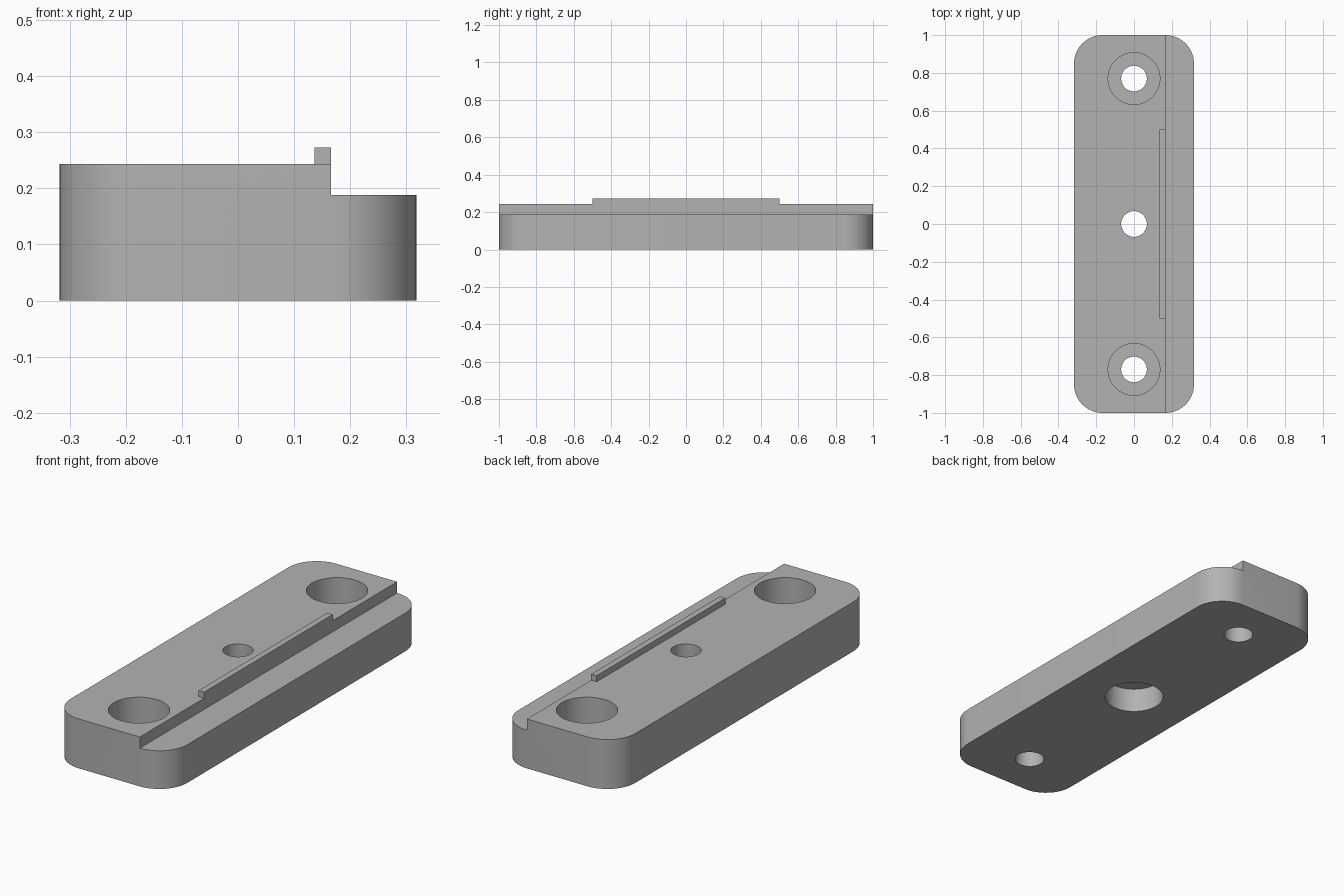
import bpy, bmesh, math

cube = bpy.data.objects.get("Cube")
if cube:
    bpy.data.objects.remove(cube, do_unlink=True)

HALF_W, HALF_L, CORNER = 0.318, 1.0, 0.152
TOP, LEDGE, LIP_TOP = 0.243, 0.188, 0.273
STEP_X, LIP_X = 0.166, 0.136
HOLE_Y, HOLE_R, BORE_R = 0.77, 0.068, 0.137
OUTER_DEPTH, MIDDLE_DEPTH = 0.15, 0.121

metal = bpy.data.materials.new("plain grey")
metal.use_nodes = True
GREY = (0.45, 0.45, 0.45, 1)
metal.diffuse_color = GREY
metal.node_tree.nodes["Principled BSDF"].inputs["Base Color"].default_value = GREY


def prism(name, outline, z0, z1):
    """Extrude a closed xy outline from z0 to z1."""
    bm = bmesh.new()
    base = bm.faces.new([bm.verts.new((x, y, z0)) for x, y in outline])
    grown = bmesh.ops.extrude_face_region(bm, geom=[base])["geom"]
    for v in grown:
        if isinstance(v, bmesh.types.BMVert):
            v.co.z = z1
    bmesh.ops.recalc_face_normals(bm, faces=bm.faces[:])
    mesh = bpy.data.meshes.new(name)
    bm.to_mesh(mesh)
    bm.free()
    mesh.materials.append(metal)
    obj = bpy.data.objects.new(name, mesh)
    bpy.context.collection.objects.link(obj)
    return obj


def arc(cx, cy, r, start, sweep, steps):
    return [(cx + r * math.cos(start + sweep * i / steps),
             cy + r * math.sin(start + sweep * i / steps)) for i in range(steps + 1)]


def circle(cy, r):
    return arc(0, cy, r, 0, 2 * math.pi, 64)[:-1]


def box(x0, x1, y0, y1):
    return [(x0, y0), (x1, y0), (x1, y1), (x0, y1)]


def combine(target, tool, operation):
    """Apply a boolean with the tool, then discard the tool."""
    tool.hide_render = True
    mod = target.modifiers.new("boolean", "BOOLEAN")
    mod.operation, mod.solver, mod.object = operation, "EXACT", tool
    bpy.context.view_layer.objects.active = target
    bpy.ops.object.modifier_apply(modifier=mod.name)
    bpy.data.objects.remove(tool, do_unlink=True)


# Rounded plate
outline = []
for i, (sx, sy) in enumerate([(1, 1), (-1, 1), (-1, -1), (1, -1)]):
    outline += arc(sx * (HALF_W - CORNER), sy * (HALF_L - CORNER), CORNER,
                   i * math.pi / 2, math.pi / 2, 16)
plate = prism("mounting_plate", outline, 0, TOP)

# Lowered ledge along the left side
combine(plate, prism("ledge_cutter", box(STEP_X, 0.5, -1.2, 1.2), LEDGE, 0.5), "DIFFERENCE")

# Raised lip flush with the step
combine(plate, prism("lip", box(LIP_X, STEP_X, -0.5, 0.5), LEDGE, LIP_TOP), "UNION")

# Through holes, counterbored from above at the ends and from below in the middle
for y in (-HOLE_Y, 0, HOLE_Y):
    combine(plate, prism("hole_cutter", circle(y, HOLE_R), -0.1, 0.5), "DIFFERENCE")
    z0, z1 = (TOP - OUTER_DEPTH, 0.5) if y else (-0.1, MIDDLE_DEPTH)
    combine(plate, prism("bore_cutter", circle(y, BORE_R), z0, z1), "DIFFERENCE")

# Smooth rounded walls, sharp edges
bpy.ops.object.select_all(action="DESELECT")
plate.select_set(True)
bpy.context.view_layer.objects.active = plate
bpy.ops.object.shade_smooth_by_angle(angle=math.radians(30))
